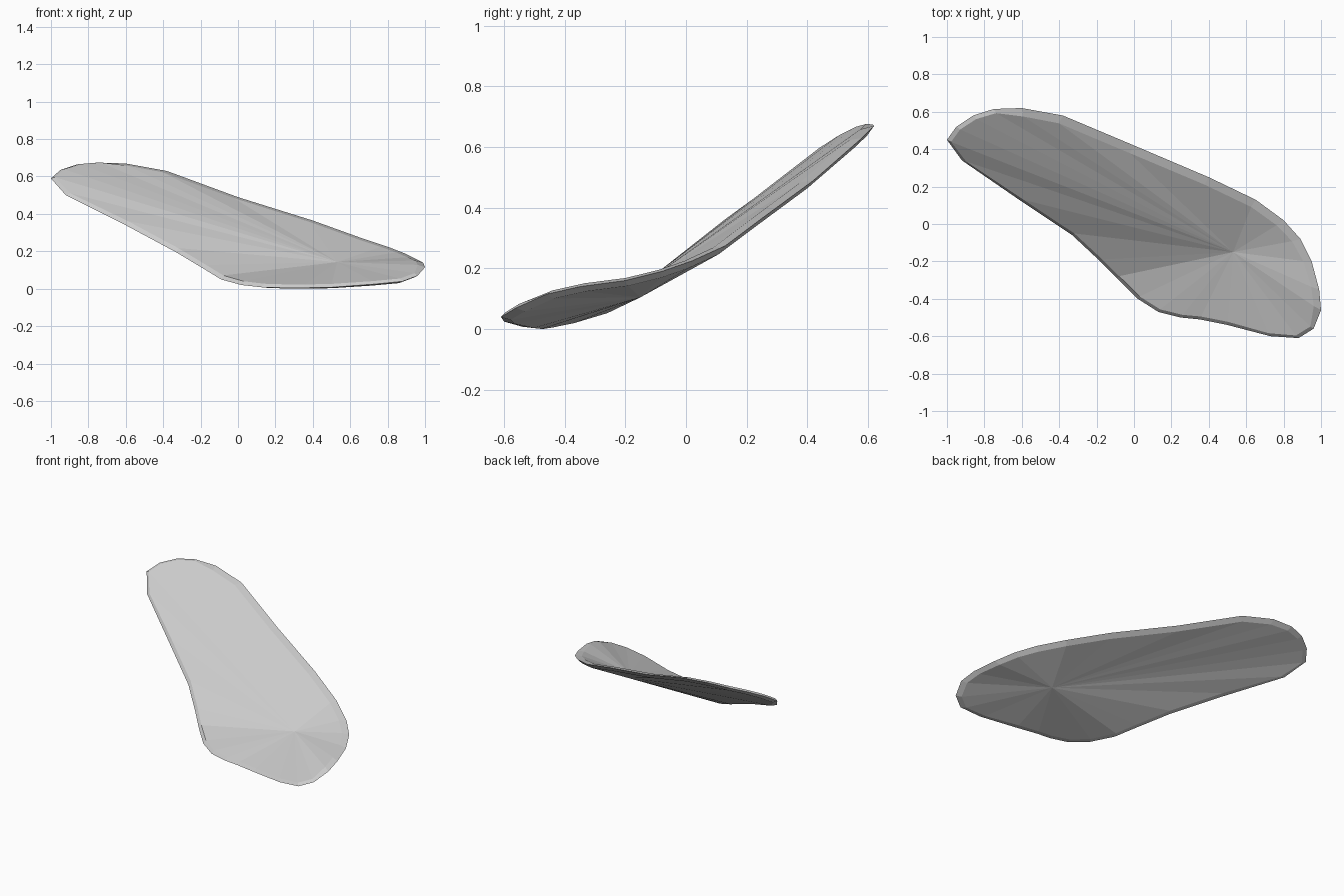
import bpy, bmesh
from mathutils import Vector

if "Cube" in bpy.data.objects:
    bpy.data.objects.remove(bpy.data.objects["Cube"])

# Widest edge of the sole, running clockwise from the heel tip
EDGE = [
    (-1, .45, .60), (-.95, .52, .645), (-.86, .58, .675), (-.75, .615, .685),
    (-.60, .62, .68), (-.38, .58, .64), (0, .42, .50), (.4, .25, .375),
    (.65, .13, .285), (.8, .02, .235), (.89, -.08, .20), (.95, -.20, .17),
    (.99, -.35, .15), (1, -.46, .125), (.96, -.56, .08), (.88, -.61, .05),
    (.73, -.60, .035), (.5, -.54, .018), (.35, -.51, .015), (.25, -.50, .015),
    (.13, -.47, .018), (.02, -.40, .03), (-.09, -.29, .06), (-.18, -.20, .115),
    (-.33, -.06, .205), (-.6, .12, .35), (-.92, .34, .51)]

HEEL, TOE = Vector((-.55, .35, .53)), Vector((.53, -.15, .145))
HEEL_UP = Vector((.055, -.64, 1)).normalized()
TOE_UP = Vector((-.1, -.3, 1)).normalized()


def inset(p, amount, lift):
    """Move an edge point toward the spine and along the surface normal."""
    spine = TOE - HEEL
    t = max(0, min(1, (p - HEEL).dot(spine) / spine.length_squared))
    inward = (HEEL + spine * t - p).normalized()
    return p + inward * amount + HEEL_UP.lerp(TOE_UP, t) * lift


def bridge(bm, a, b):
    for i in range(len(a)):
        j = (i + 1) % len(a)
        bm.faces.new((a[i], a[j], b[j], b[i]))


def fan(bm, ring, centre):
    c = bm.verts.new(centre)
    for i in range(len(ring)):
        bm.faces.new((ring[i], ring[(i + 1) % len(ring)], c))


bm = bmesh.new()
points = [Vector(p) for p in EDGE]
edge = [bm.verts.new(p) for p in points]
# The top rim bevel is wider on the outer (right) side
top = [bm.verts.new(inset(p, .045 if 4 <= i <= 13 else .022, .012))
       for i, p in enumerate(points)]
bottom = [bm.verts.new(inset(p, .035, -.016)) for p in points]
bridge(bm, edge, top)
bridge(bm, bottom, edge)
fan(bm, top, TOE + Vector((0, 0, .008)))
fan(bm, bottom, TOE - Vector((0, 0, .03)))
bmesh.ops.recalc_face_normals(bm, faces=bm.faces)

# Rest the lowest point on the ground
low = min(v.co.z for v in bm.verts)
bmesh.ops.translate(bm, verts=bm.verts, vec=(0, 0, -low))

mesh = bpy.data.meshes.new("sole")
bm.to_mesh(mesh)
bm.free()
sole = bpy.data.objects.new("sole", mesh)
bpy.context.collection.objects.link(sole)

grey = bpy.data.materials.new("light grey")
grey.diffuse_color = (.6, .6, .6, 1)
grey.use_nodes = True
grey.node_tree.nodes["Principled BSDF"].inputs["Base Color"].default_value = grey.diffuse_color
mesh.materials.append(grey)
